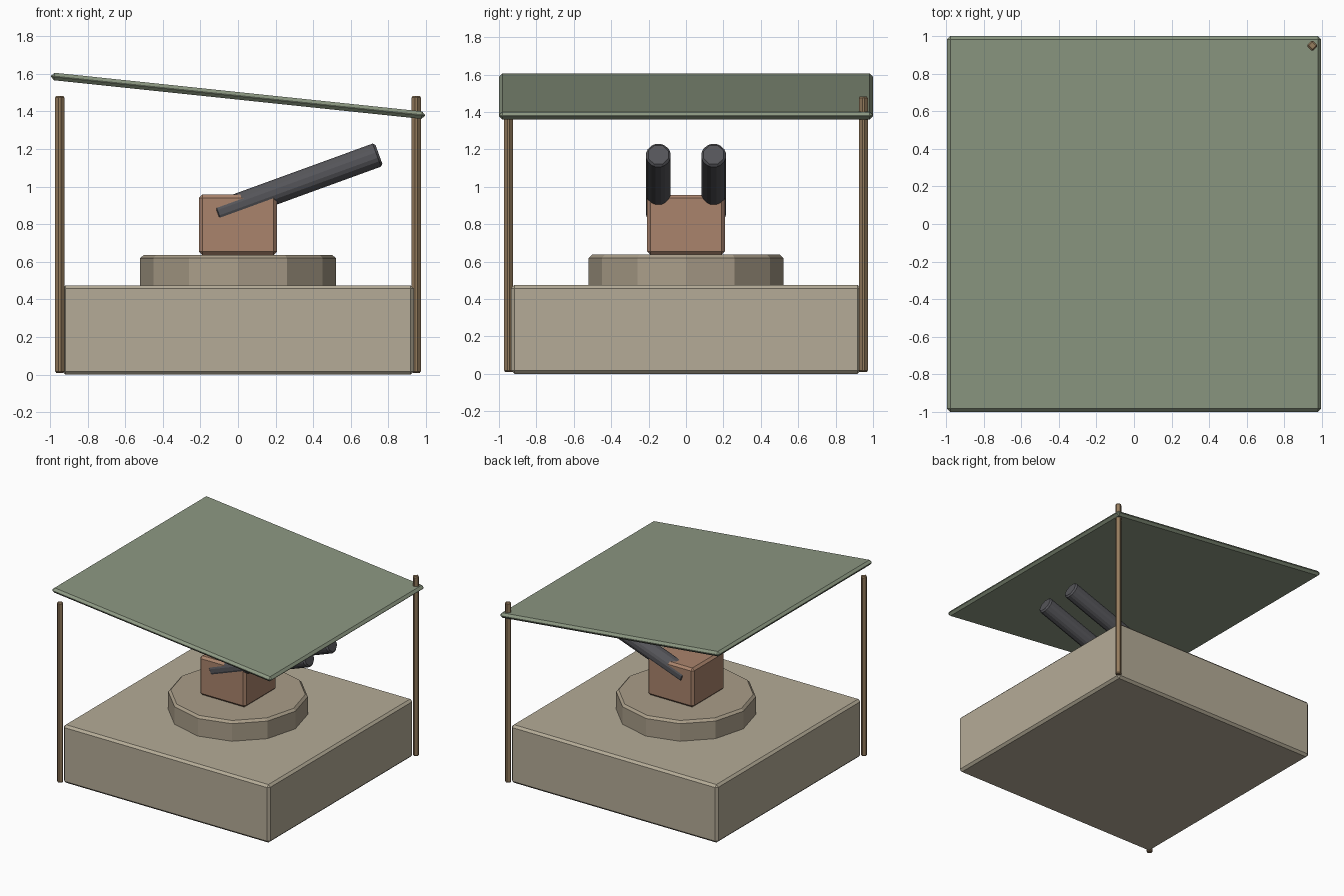
import bpy
from math import radians, pi

if "Cube" in bpy.data.objects:
    bpy.data.objects.remove(bpy.data.objects["Cube"])


def material(name, rgb):
    m = bpy.data.materials.new(name)
    m.diffuse_color = (*rgb, 1)
    m.use_nodes = True
    m.node_tree.nodes["Principled BSDF"].inputs["Base Color"].default_value = m.diffuse_color
    return m


stone = material("stone", (0.46, 0.41, 0.31))
dark_stone = material("dark_stone", (0.40, 0.34, 0.25))
clay = material("clay", (0.40, 0.23, 0.15))
wood = material("wood", (0.30, 0.20, 0.11))
cloth = material("cloth", (0.26, 0.31, 0.22))
iron = material("iron", (0.09, 0.09, 0.10))


def finish(name, mat, bevel):
    ob = bpy.context.object
    ob.name = name
    ob.data.materials.append(mat)
    mod = ob.modifiers.new("edge_chamfer", 'BEVEL')
    mod.width = bevel
    mod.segments = 1
    mod.limit_method = 'ANGLE'
    mod.angle_limit = radians(32)
    return ob


def box(name, size, loc, mat, bevel, rot=(0, 0, 0)):
    bpy.ops.mesh.primitive_cube_add(size=1, location=loc, rotation=rot)
    ob = bpy.context.object
    for v in ob.data.vertices:
        v.co = [c * s for c, s in zip(v.co, size)]
    return finish(name, mat, bevel)


def prism(name, sides, r, depth, loc, mat, bevel, rot=(0, 0, 0), spin=0):
    bpy.ops.mesh.primitive_cylinder_add(vertices=sides, radius=r, depth=depth,
                                        location=loc, rotation=rot)
    ob = bpy.context.object
    if spin:
        from mathutils import Matrix
        ob.data.transform(Matrix.Rotation(spin, 4, 'Z'))
    return finish(name, mat, bevel)


# Plinth, turntable and gun housing
box("base", (1.87, 1.87, 0.475), (0, 0, 0.2375), stone, 0.018)
prism("turntable", 12, 0.52, 0.19, (0, 0, 0.542), dark_stone, 0.018)
box("gun_housing", (0.416, 0.416, 0.32), (0, 0, 0.797), clay, 0.018)

# Twin barrels raised 20 degrees
for side, label in ((-1, "front"), (1, "back")):
    prism("barrel_" + label, 8, 0.0705, 0.92, (0.317, side * 0.148, 1.014),
          iron, 0.012, (0, radians(70), 0), pi / 8)

# Two diamond-section posts on opposite corners
for side, label in ((-1, "front_left"), (1, "back_right")):
    prism("post_" + label, 4, 0.030, 1.472, (side * 0.948, side * 0.948, 0.746),
          wood, 0.008)

# Sloping canopy
box("canopy", (2.0, 2.0, 0.04), (0, 0, 1.4825), cloth, 0.018, (0, radians(6), 0))
